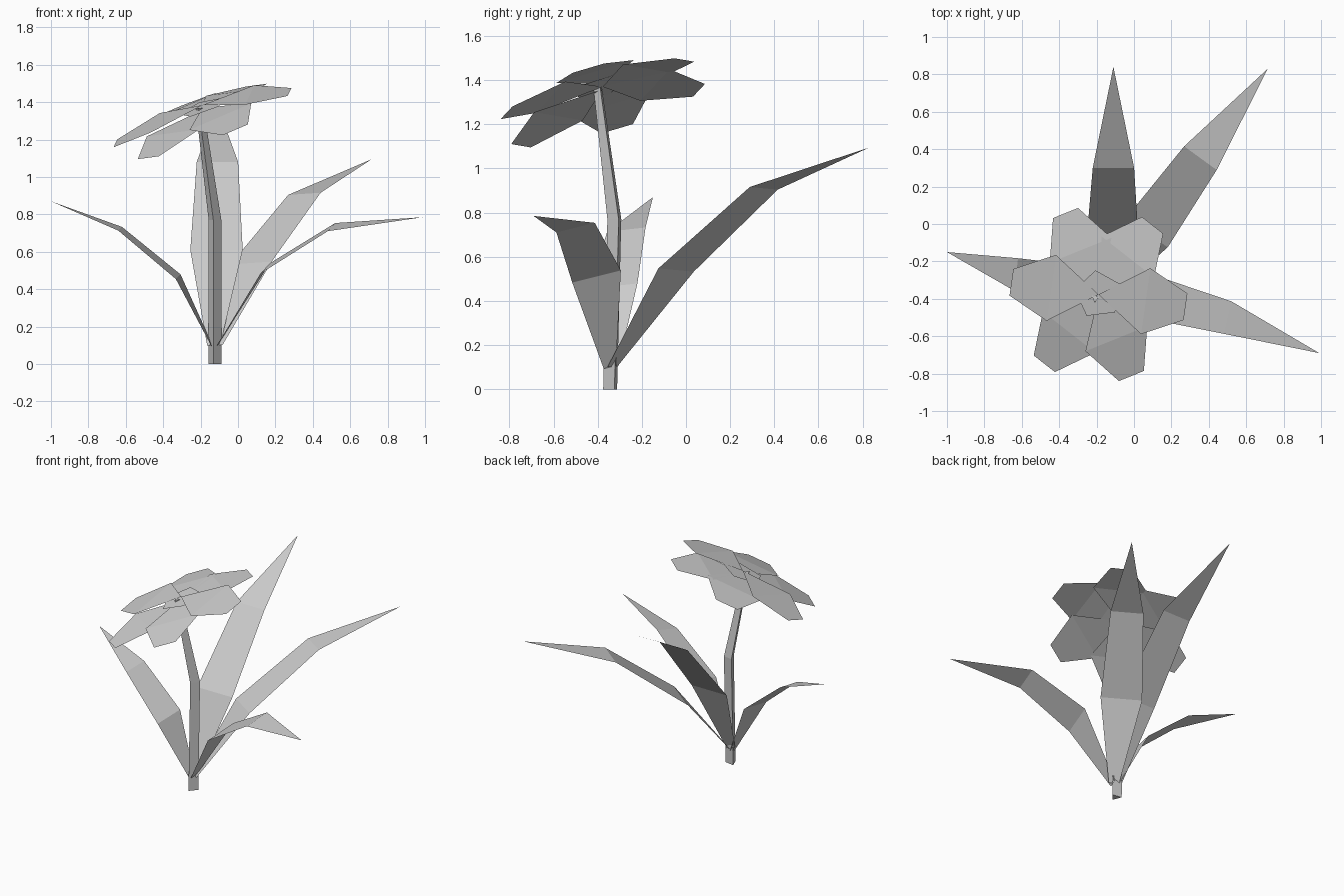
import bpy
from math import cos, sin, radians
from mathutils import Vector

if "Cube" in bpy.data.objects:
    bpy.data.objects.remove(bpy.data.objects["Cube"], do_unlink=True)

# One plain grey for the whole plant
grey = bpy.data.materials.new("plain grey")
grey.use_nodes = True
colour = (0.6, 0.6, 0.6, 1)
grey.diffuse_color = colour
grey.node_tree.nodes["Principled BSDF"].inputs["Base Color"].default_value = colour


def make_part(name, points, faces):
    """Create a flat-shaded mesh object from a few computed points."""
    mesh = bpy.data.meshes.new(name)
    mesh.from_pydata([tuple(p) for p in points], [], faces)
    mesh.materials.append(grey)
    part = bpy.data.objects.new(name, mesh)
    bpy.context.collection.objects.link(part)
    return part


def make_leaf(name, root, middle, upper, tip, across):
    """Blade that widens from the root, folds twice and ends in a point."""
    across = Vector(across)
    points = []
    for centre, width in ((root, 0.25), (middle, 1), (upper, 0.79)):
        offset = across * width / 2
        points += [Vector(centre) - offset, Vector(centre) + offset]
    points.append(Vector(tip))
    make_part(name, points, [(0, 1, 3, 2), (2, 3, 5, 4), (4, 5, 6)])


# Leaves
make_leaf("back_leaf", (-0.13, -0.33, 0.1), (-0.115, -0.1, 0.61),
          (-0.11, 0.3, 1.08), (-0.11, 0.84, 1.385), (0.28, 0, 0))
make_leaf("back_left_leaf", (-0.11, -0.335, 0.1), (0.07, -0.045, 0.54),
          (0.355, 0.352, 0.91), (0.715, 0.83, 1.095), (0.22, -0.16, 0.015))
make_leaf("left_leaf", (-0.11, -0.345, 0.1), (0.145, -0.405, 0.511),
          (0.5, -0.5, 0.732), (0.99, -0.69, 0.785), (-0.05, -0.22, -0.055))
make_leaf("right_leaf", (-0.14, -0.335, 0.1), (-0.32, -0.33, 0.467),
          (-0.63, -0.27, 0.723), (-1, -0.15, 0.87), (0.025, 0.22, 0.025))

# Three-sided stem, bent towards the flower and tapered at the top
section = ((-0.035, 0.03), (-0.01, -0.033), (0.033, 0.018))
stem_points = []
for x, y, z, scale in ((-0.122, -0.342, 0, 1), (-0.122, -0.323, 0.77, 1),
                       (-0.205, -0.4, 1.37, 0.6)):
    stem_points += [(x + u * scale, y + v * scale, z) for u, v in section]
stem_faces = [(2, 1, 0), (6, 7, 8)]
for ring in (0, 3):
    for i in range(3):
        j = (i + 1) % 3
        stem_faces.append((ring + i, ring + j, ring + j + 3, ring + i + 3))
make_part("stem", stem_points, stem_faces)

# Flower head, tilted to its right and front
flower_centre = Vector((-0.19, -0.377, 1.37))


def on_flower(angle, along, side, height):
    """Point on the tilted flower, given distances along and across a petal."""
    x = along * cos(angle) - side * sin(angle)
    y = along * sin(angle) + side * cos(angle)
    return flower_centre + Vector((x, y, 0.33 * x + 0.25 * y + height))


# Six petals that droop outwards, two of them slightly raised
outline = ((0, 0, 0), (0.255, -0.178, -0.02), (0.47, -0.072, -0.067),
           (0.47, 0.072, -0.067), (0.255, 0.178, -0.02))
for i, lift in enumerate((0.014, 0, 0, 0.014, -0.012, 0)):
    angle = radians(60 * i - 8)
    petal = [on_flower(angle, a, s, h + lift) for a, s, h in outline]
    make_part(f"petal_{i + 1}", petal, [(0, 1, 4), (1, 2, 3, 4)])

# Five-sided flower centre
disc = [on_flower(radians(25 + 72 * i), 0.13, 0, 0.002) for i in range(5)]
make_part("flower_centre", disc, [tuple(range(5))])
